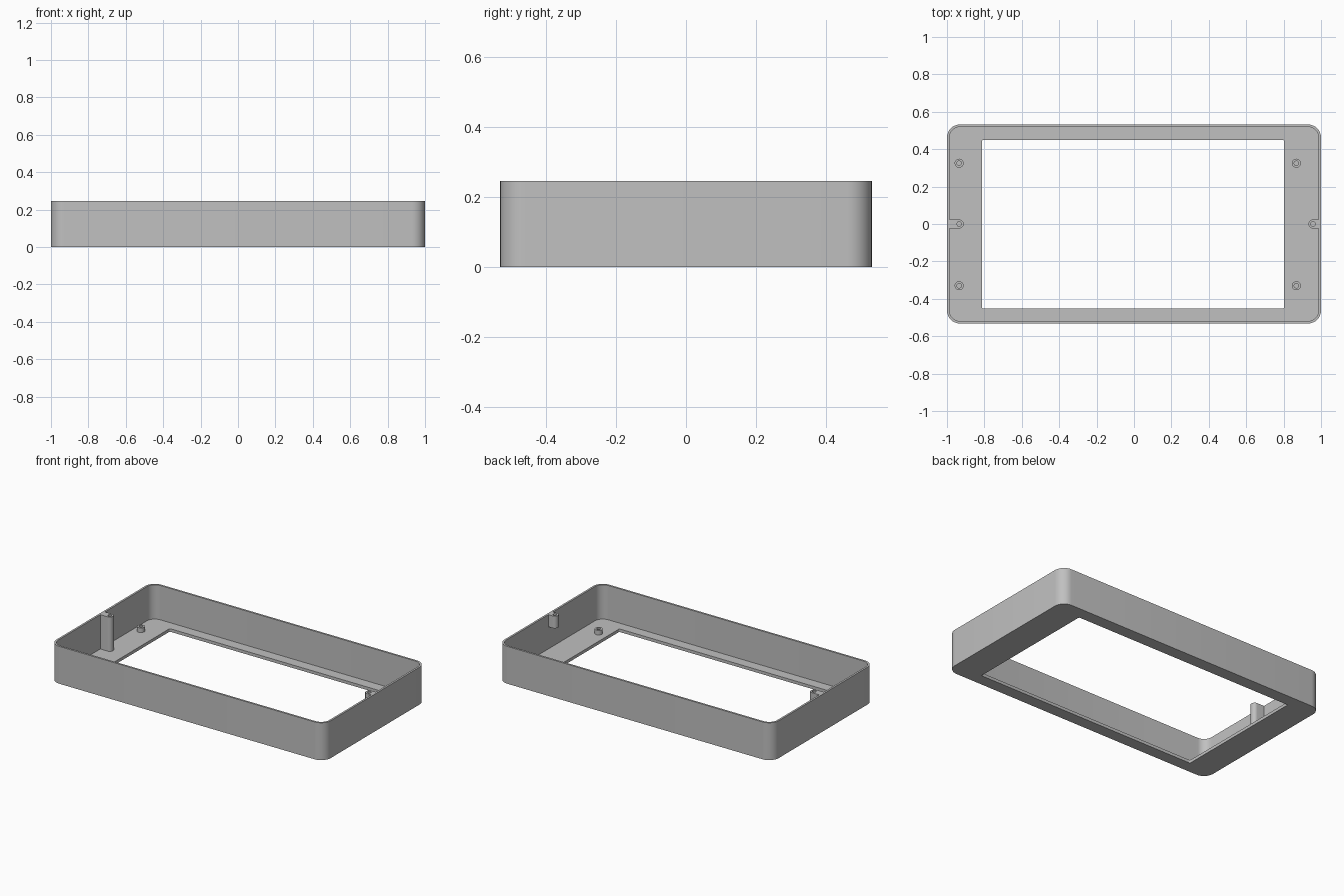
import bpy, bmesh, math

cube = bpy.data.objects.get("Cube")
if cube:
    bpy.data.objects.remove(cube, do_unlink=True)

HEIGHT, FLOOR, WALL = 0.246, 0.02, 0.013
HALF_X, HALF_Y, CORNER = 1.0, 0.532, 0.07
BOSS_R, HOLE_R = 0.024, 0.012
STEPS = 8

grey = bpy.data.materials.new("matte grey")
grey.use_nodes = True
colour = (0.53, 0.53, 0.53, 1)
grey.diffuse_color = colour
grey.node_tree.nodes["Principled BSDF"].inputs["Base Color"].default_value = colour


def outline(x0, x1, y0, y1, left_r, right_r):
    """Rounded rectangle, counter-clockwise, with a radius for each x side."""
    corners = [(x1 - right_r, y1 - right_r, right_r), (x0 + left_r, y1 - left_r, left_r),
               (x0 + left_r, y0 + left_r, left_r), (x1 - right_r, y0 + right_r, right_r)]
    points = []
    for quarter, (cx, cy, r) in enumerate(corners):
        for i in range(STEPS + 1):
            a = (quarter + i / STEPS) * math.pi / 2
            points.append((cx + r * math.cos(a), cy + r * math.sin(a)))
    return points


def circle(x, y, r):
    return outline(x - r, x + r, y - r, y + r, r, r)


def loft(name, sections, closed=False):
    """Skin a series of (outline, z) sections; cap the ends unless closed."""
    bm = bmesh.new()
    loops = [[bm.verts.new((x, y, z)) for x, y in pts] for pts, z in sections]
    pairs = list(zip(loops, loops[1:]))
    if closed:
        pairs.append((loops[-1], loops[0]))
    else:
        bm.faces.new(loops[0])
        bm.faces.new(loops[-1])
    for a, b in pairs:
        for i in range(len(a)):
            j = (i + 1) % len(a)
            bm.faces.new((a[i], a[j], b[j], b[i]))
    bmesh.ops.remove_doubles(bm, verts=bm.verts, dist=1e-5)
    bmesh.ops.recalc_face_normals(bm, faces=bm.faces)
    mesh = bpy.data.meshes.new(name)
    bm.to_mesh(mesh)
    bm.free()
    mesh.materials.append(grey)
    obj = bpy.data.objects.new(name, mesh)
    bpy.context.collection.objects.link(obj)
    bpy.ops.object.select_all(action="DESELECT")
    obj.select_set(True)
    bpy.context.view_layer.objects.active = obj
    bpy.ops.object.shade_smooth_by_angle(angle=math.radians(30))
    return obj


def drilled(name, shape, hole, z0, z1, depth):
    """Solid prism with a blind screw hole in its top."""
    loft(name, [(shape, z0), (shape, z1), (hole, z1), (hole, z1 - depth)])


# Open case: outer wall, rim, inner wall, floor and window in one skin
outer = outline(-HALF_X, HALF_X, -HALF_Y, HALF_Y, CORNER, CORNER)
ix, iy, ir = HALF_X - WALL, HALF_Y - WALL, CORNER - WALL
inner = outline(-ix, ix, -iy, iy, ir, ir)
window = outline(-0.813, 0.803, -0.452, 0.45, 0.008, 0.008)
loft("case_shell", [(outer, 0), (outer, HEIGHT), (inner, HEIGHT), (inner, FLOOR),
                    (window, FLOOR), (window, 0)], closed=True)

# Short screw standoffs on the floor
for side, x in (("right", -0.935), ("left", 0.868)):
    for end, y in (("front", -0.33), ("back", 0.325)):
        drilled(f"standoff_{end}_{side}", circle(x, y, BOSS_R), circle(x, y, HOLE_R),
                FLOOR, FLOOR + 0.03, 0.03)

# Full-height screw post on one end wall
x = -0.935
drilled("tall_screw_post", outline(-ix, x + BOSS_R, -BOSS_R, BOSS_R, 0, BOSS_R),
        circle(x, 0, HOLE_R), FLOOR, HEIGHT, 0.07)

# Short screw post hanging near the rim of the other end wall
x = 0.957
drilled("short_screw_post", outline(x - BOSS_R, ix, -BOSS_R, BOSS_R, BOSS_R, 0),
        circle(x, 0, HOLE_R), HEIGHT - 0.08, HEIGHT, 0.06)
